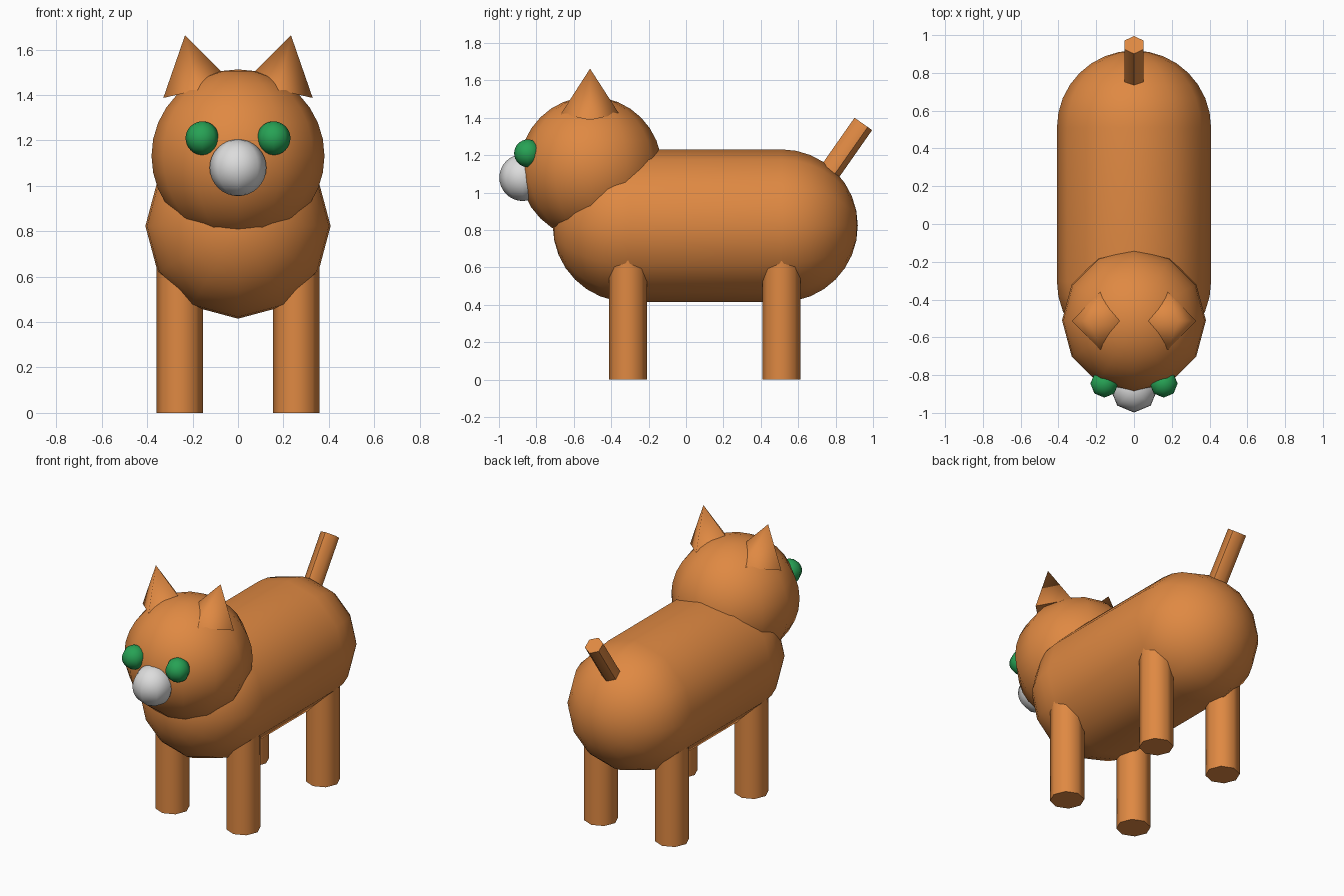
import bpy, bmesh
from math import sin, cos, pi, radians
from mathutils import Matrix

if "Cube" in bpy.data.objects:
    bpy.data.objects.remove(bpy.data.objects["Cube"])


def material(name, rgb):
    m = bpy.data.materials.new(name)
    m.diffuse_color = (*rgb, 1)
    m.use_nodes = True
    m.node_tree.nodes["Principled BSDF"].inputs["Base Color"].default_value = m.diffuse_color
    return m


orange = material("orange_fur", (0.74, 0.25, 0.055))
green = material("green_eye", (0.02, 0.36, 0.09))
white = material("pale_grey", (0.72, 0.72, 0.72))


def lathe(name, profile, sides, mat, loc, rot=(0, 0, 0), phase=0.0, sharp=60):
    """Revolve (radius, height) points around z; radius 0 makes a pole."""
    bm = bmesh.new()
    rings = []
    for r, z in profile:
        if r < 1e-5:
            rings.append([bm.verts.new((0, 0, z))] * sides)
        else:
            rings.append([bm.verts.new((r * cos(phase + 2 * pi * i / sides),
                                        r * sin(phase + 2 * pi * i / sides), z))
                          for i in range(sides)])
    for a, b in zip(rings, rings[1:]):
        for i in range(sides):
            j = (i + 1) % sides
            bm.faces.new(list(dict.fromkeys((a[i], a[j], b[j], b[i]))))
    # close open ends
    if profile[0][0] > 1e-5:
        bm.faces.new(rings[0][::-1])
    if profile[-1][0] > 1e-5:
        bm.faces.new(rings[-1])
    turn = Matrix.Rotation(rot[1], 4, 'Y') @ Matrix.Rotation(rot[0], 4, 'X')
    bm.transform(Matrix.Translation(loc) @ turn)
    bmesh.ops.recalc_face_normals(bm, faces=bm.faces)
    mesh = bpy.data.meshes.new(name)
    bm.to_mesh(mesh)
    bm.free()
    mesh.materials.append(mat)
    ob = bpy.data.objects.new(name, mesh)
    bpy.context.collection.objects.link(ob)
    bpy.ops.object.select_all(action='DESELECT')
    ob.select_set(True)
    bpy.context.view_layer.objects.active = ob
    bpy.ops.object.shade_smooth_by_angle(angle=radians(sharp))
    return ob


def capsule(radius, straight=0.0, steps=8):
    """Profile of a ball, or of a capsule with a straight middle."""
    low = [(radius * cos(a), radius * sin(a) - straight / 2)
           for a in (-pi / 2 + pi / 2 * i / steps for i in range(steps + 1))]
    high = [(r, -z) for r, z in reversed(low)]
    return low + (high if straight else high[1:])


# Body and head
lathe("body", capsule(0.408, 0.815), 12, orange, (0, 0.103, 0.823), (pi / 2, 0, 0))
lathe("head", capsule(0.381), 12, orange, (0, -0.51, 1.132))

# Muzzle
lathe("muzzle", capsule(0.125), 8, white, (0, -0.873, 1.08))

# Tail
tilt = radians(35)
lathe("tail", [(0.0575, -0.45), (0.0575, 0)], 6, orange,
      (0, 0.948, 1.367), (-tilt, 0, 0), phase=pi / 2)

# Paired parts
for side, s in (("left", -1), ("right", 1)):
    lathe(side + "_eye", capsule(0.074), 8, green, (s * 0.157, -0.845, 1.21))
    lathe(side + "_ear", [(0.155, 0), (0, 0.247)], 4, orange,
          (s * 0.178, -0.513, 1.422), (0, s * radians(13), 0), sharp=100)
    for end, y in (("front", -0.31), ("back", 0.51)):
        lathe(f"{end}_{side}_leg", [(0.102, 0), (0.102, 0.8)], 8, orange,
              (s * 0.256, y, 0))
